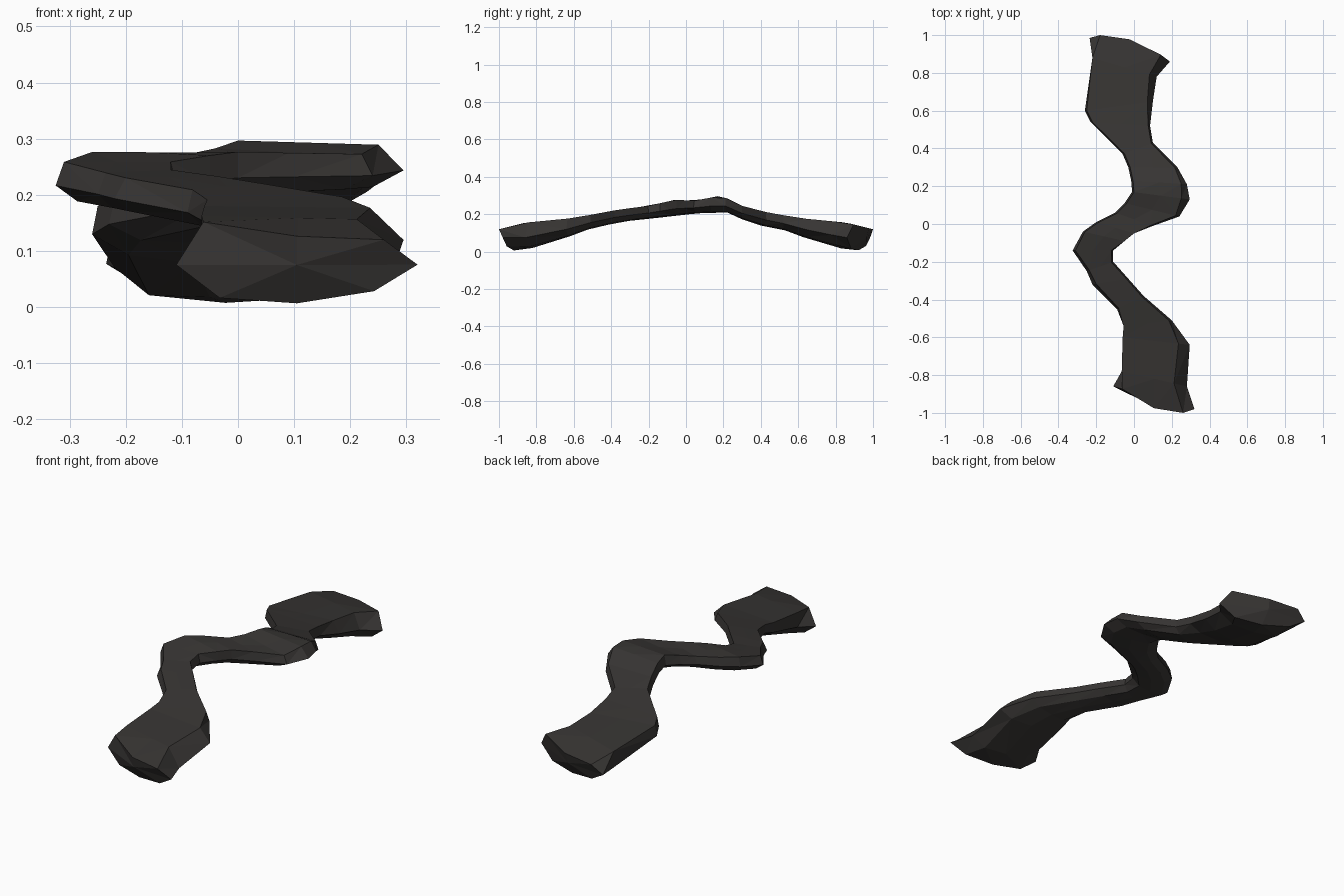
import bpy, bmesh
from mathutils import Vector

if "Cube" in bpy.data.objects:
    bpy.data.objects.remove(bpy.data.objects["Cube"])

# Height profiles along the length: (y, z)
TOP = [(-1, .12), (-.86, .155), (-.6, .18), (-.36, .225), (-.2, .245), (-.06, .277),
       (.06, .272), (.17, .297), (.22, .285), (.33, .23), (.6, .18), (.86, .155), (1, .12)]
BOTTOM = [(-1, .05), (-.96, .02), (-.9, 0), (-.68, .055), (-.56, .11), (-.35, .16), (-.16, .18),
          (.06, .205), (.22, .21), (.35, .15), (.55, .11), (.68, .055), (.9, 0), (.96, .02), (1, .05)]

# Path stations: left x, y, right x, y, top-edge inset left, right
STATIONS = [
    (-.11, -.86, .32, -.98, .05, .05), (-.065, -.78, .28, -.86, 0, .07),
    (-.06, -.60, .295, -.64, 0, .06), (-.055, -.54, .20, -.51, 0, .015),
    (-.09, -.45, .05, -.38, .01, .01), (-.22, -.32, -.03, -.29, .02, .01),
    (-.25, -.25, -.11, -.20, .015, .01), (-.325, -.14, -.11, -.14, .015, .01),
    (-.27, -.04, -.05, -.09, .01, 0), (-.20, .01, 0, -.05, .01, 0),
    (-.10, .06, .10, -.01, .01, .01), (-.05, .11, .24, .04, .01, .02),
    (-.01, .17, .295, .13, .01, .045), (-.015, .23, .28, .21, .01, .03),
    (-.03, .30, .23, .30, .01, .015), (-.06, .37, .10, .43, .01, .01),
    (-.23, .54, .085, .52, .01, .01), (-.26, .60, .10, .65, .01, .03),
    (-.22, .88, .12, .78, 0, .04), (-.235, .985, .19, .86, .01, .05)]


def height(profile, y):
    for (y0, z0), (y1, z1) in zip(profile, profile[1:]):
        if y <= y1:
            return z0 + (z1 - z0) * (y - y0) / (y1 - y0)
    return profile[-1][1]


def section(lx, ly, rx, ry, il, ir, bulge):
    """Eight-sided slab: flat top, ragged sides, narrower underside."""
    left, right = Vector((lx, ly, 0)), Vector((rx, ry, 0))
    w = (right - left).length

    def point(t, mix, dy=0):
        p = left.lerp(right, t)
        p.y += dy
        lo, hi = height(BOTTOM, p.y), height(TOP, p.y)
        p.z = lo + (hi - lo) * mix
        return p

    return [point(il / w, 1), point(.5, 1, bulge), point(1 - ir / w, 1, bulge * .4),
            point(1, .45), point(.82, .08), point(.5, 0), point(.18, .08), point(0, .45)]


# Winding stone bridge
bm = bmesh.new()
rings = []
last = len(STATIONS) - 1
for i, s in enumerate(STATIONS):
    bulge = -.055 if i == 0 else .055 if i == last else 0
    rings.append([bm.verts.new(p) for p in section(*s, bulge)])
for a, b in zip(rings, rings[1:]):
    for j in range(8):
        k = (j + 1) % 8
        bm.faces.new((a[j], a[k], b[k], b[j]))

# Rough broken ends
for ring, y in ((rings[0], -.965), (rings[-1], .965)):
    x = sum(v.co.x for v in ring) / 8
    tip = bm.verts.new((x, y, .075))
    for j in range(8):
        bm.faces.new((ring[j], ring[(j + 1) % 8], tip))
# Outer corners reach the full length
rings[0][2].co = (.26, -1, .12)
rings[-1][0].co = (-.18, 1, .12)

bmesh.ops.triangulate(bm, faces=[f for f in bm.faces if len(f.verts) > 3])
bmesh.ops.recalc_face_normals(bm, faces=bm.faces)
mesh = bpy.data.meshes.new("stone_bridge")
bm.to_mesh(mesh)
bm.free()
bridge = bpy.data.objects.new("stone_bridge", mesh)
bpy.context.collection.objects.link(bridge)

# Dark rock colour
rock = bpy.data.materials.new("dark_rock")
rock.diffuse_color = (.038, .035, .033, 1)
rock.use_nodes = True
rock.node_tree.nodes["Principled BSDF"].inputs["Base Color"].default_value = rock.diffuse_color
mesh.materials.append(rock)
